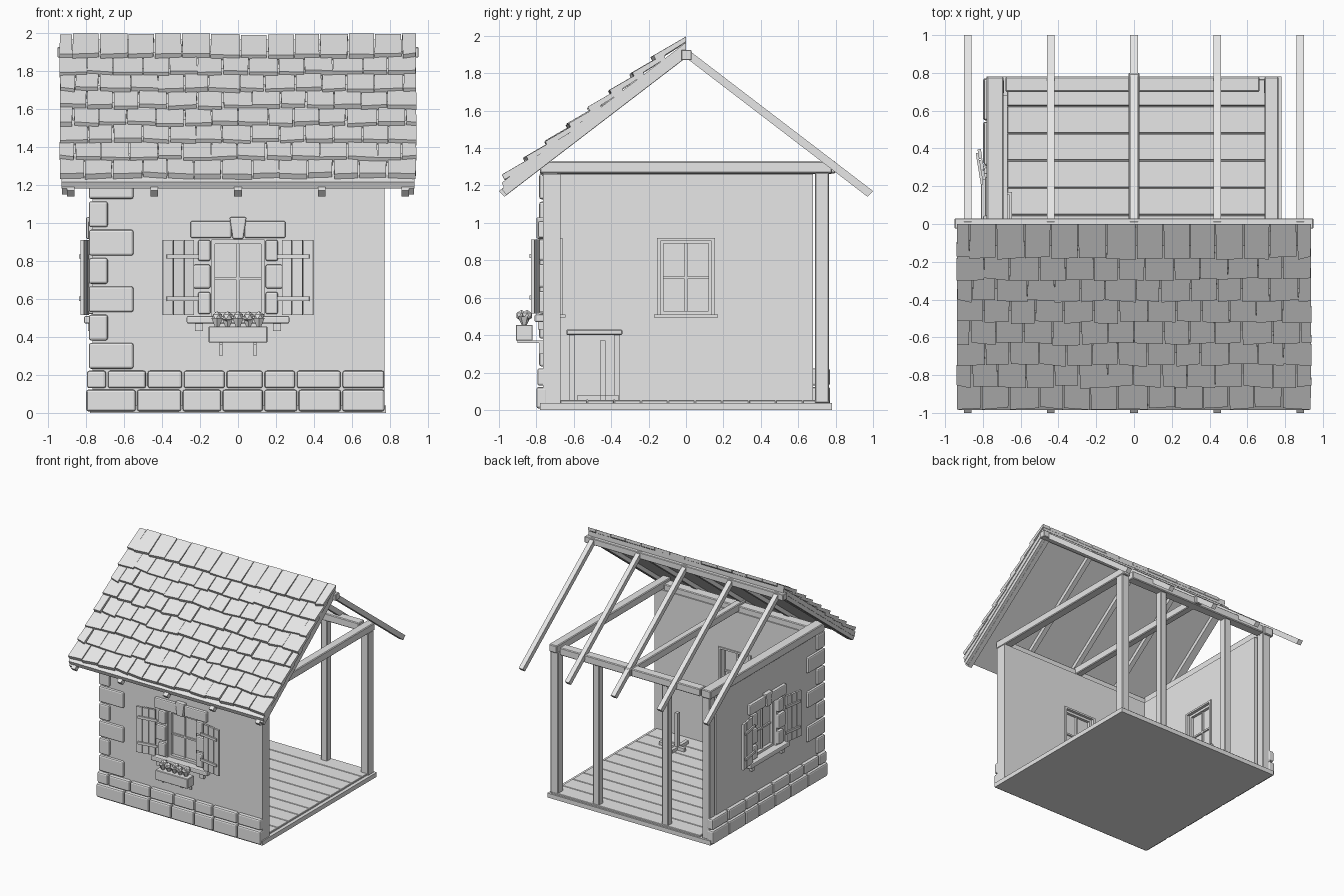
import bpy, bmesh, math, random
from mathutils import Matrix, Vector

if "Cube" in bpy.data.objects:
    bpy.data.objects.remove(bpy.data.objects["Cube"])

random.seed(4)
stone_grey = bpy.data.materials.new("plain_grey")
stone_grey.diffuse_color = (0.8, 0.8, 0.8, 1)
stone_grey.use_nodes = True
stone_grey.node_tree.nodes["Principled BSDF"].inputs["Base Color"].default_value = stone_grey.diffuse_color
I = Matrix.Identity(4)
LEFT = Matrix.Rotation(-math.pi / 2, 4, 'Z')   # turns front-wall parts onto the left wall


def finish(name, bm, M=I):
    bmesh.ops.recalc_face_normals(bm, faces=bm.faces)
    bm.transform(M)
    me = bpy.data.meshes.new(name)
    bm.to_mesh(me)
    bm.free()
    me.materials.append(stone_grey)
    ob = bpy.data.objects.new(name, me)
    bpy.context.collection.objects.link(ob)
    return ob


def hexa(bm, pts):
    """Six-sided solid: four bottom points then four top points."""
    v = [bm.verts.new(p) for p in pts]
    for f in ((0, 1, 2, 3), (4, 5, 6, 7), (0, 1, 5, 4), (1, 2, 6, 5), (2, 3, 7, 6), (3, 0, 4, 7)):
        bm.faces.new([v[i] for i in f])


def boxes(name, spans, M=I, bevel=0.0, seg=1):
    bm = bmesh.new()
    for x0, x1, y0, y1, z0, z1 in spans:
        hexa(bm, [(x, y, z) for z in (z0, z1) for x, y in ((x0, y0), (x1, y0), (x1, y1), (x0, y1))])
    if bevel:
        bmesh.ops.recalc_face_normals(bm, faces=bm.faces)
        bmesh.ops.bevel(bm, geom=bm.edges[:], offset=bevel, segments=seg, affect='EDGES', profile=0.5)
    return finish(name, bm, M)


def prism(name, profile, x0, x1):
    """Four-point y-z profile stretched along x."""
    bm = bmesh.new()
    hexa(bm, [(x, y, z) for x in (x0, x1) for y, z in profile])
    return finish(name, bm)


def wall(name, u0, u1, M):
    """Wall panel with one window opening."""
    bm = bmesh.new()
    us, zs = (u0, -0.14, 0.14, u1), (0.03, 0.51, 0.91, 1.26)
    g = [[bm.verts.new((u, -0.765, z)) for z in zs] for u in us]
    for i in range(3):
        for j in range(3):
            if (i, j) != (1, 1):
                bm.faces.new((g[i][j], g[i + 1][j], g[i + 1][j + 1], g[i][j + 1]))
    r = bmesh.ops.extrude_face_region(bm, geom=bm.faces[:])
    for v in r["geom"]:
        if isinstance(v, bmesh.types.BMVert):
            v.co.y = -0.67
    finish(name, bm, M)


def window(side, M):
    # frame, glazing bars and glass
    bars = [(s * 0.14, s * 0.12, -0.745, -0.69, 0.51, 0.91) for s in (-1, 1)]
    bars += [(-0.12, 0.12, -0.745, -0.69, a, a + 0.02) for a in (0.51, 0.89)]
    bars += [(-0.007, 0.007, -0.73, -0.70, 0.53, 0.89), (-0.12, 0.12, -0.73, -0.70, 0.70, 0.714)]
    boxes(side + "_window_frame", bars, M)
    boxes(side + "_window_glass", [(-0.12, 0.12, -0.717, -0.713, 0.53, 0.89)], M)
    # inside trim and ledge
    trim = [(s * 0.155, s * 0.135, -0.675, -0.66, 0.51, 0.92) for s in (-1, 1)]
    trim += [(-0.155, 0.155, -0.675, -0.66, 0.905, 0.92), (-0.17, 0.17, -0.70, -0.645, 0.495, 0.51)]
    boxes(side + "_window_inside_trim", trim, M)
    # stone surround
    st = []
    for s in (-1, 1):
        st += [(s * 0.145, s * w, -0.79, -0.74, a, b)
               for w, a, b in ((0.21, 0.52, 0.635), (0.235, 0.655, 0.78), (0.21, 0.80, 0.91))]
        st.append((s * 0.035, s * 0.25, -0.79, -0.74, 0.92, 1.01))
    boxes(side + "_window_stones", st, M, 0.009, 2)
    bm = bmesh.new()
    hexa(bm, [(-.028, -.80, .915), (.028, -.80, .915), (.028, -.74, .915), (-.028, -.74, .915),
              (-.045, -.80, 1.03), (.045, -.80, 1.03), (.045, -.74, 1.03), (-.045, -.74, 1.03)])
    bmesh.ops.recalc_face_normals(bm, faces=bm.faces)
    bmesh.ops.bevel(bm, geom=bm.edges[:], offset=0.008, segments=2, affect='EDGES', profile=0.5)
    finish(side + "_window_keystone", bm, M)
    boxes(side + "_window_sill", [(-0.27, 0.27, -0.81, -0.74, 0.47, 0.51)], M, 0.008, 2)
    boxes(side + "_sill_brackets", [(s * 0.185, s * 0.225, -0.79, -0.75, 0.43, 0.47) for s in (-1, 1)], M)
    # shutters, slightly ajar
    for s, tag in ((-1, "a"), (1, "b")):
        H = M @ Matrix.Translation((s * 0.23, -0.79, 0)) @ Matrix.Rotation(-s * 0.16, 4, 'Z')
        planks = [(s * a, s * (a + 0.052), -0.012, 0.006, 0.515, 0.91) for a in (0.003, 0.06, 0.117)]
        planks += [(-s * 0.02, s * 0.15, -0.024, -0.012, a, a + 0.022) for a in (0.59, 0.812)]
        boxes(side + "_shutter_" + tag, planks, H)


# floor slab and planks
boxes("floor_slab", [(-0.78, 0.78, -0.78, 0.78, 0.0, 0.038)])
boxes("floor_planks", [(-0.67, 0.75, -0.67 + i * 0.144, -0.53 + i * 0.144, 0.03, 0.052) for i in range(10)],
      bevel=0.003)

# walls and windows
wall("front_wall", -0.765, 0.77, I)
wall("left_wall", -0.68, 0.765, LEFT)
window("front", I)
window("left", LEFT)

# base stones on both walls
row1 = (-0.80, -0.535, -0.295, -0.085, 0.135, 0.315, 0.545, 0.775)
row2 = (-0.795, -0.69, -0.48, -0.29, -0.065, 0.135, 0.305, 0.545, 0.775)
base = [(a + 0.004, b - 0.004, -0.80, -0.74, 0.008, 0.122) for a, b in zip(row1, row1[1:])]
base += [(a + 0.005, b - 0.005, -0.795, -0.74, 0.13, 0.222) for a, b in zip(row2, row2[1:])]
boxes("front_base_stones", base, I, 0.012, 2)
boxes("left_base_stones", [(-b, -a) + t for a, b, *t in [(q[0], q[1]) + q[2:] for q in base] for t in [tuple(t)]],
      LEFT, 0.012, 2)

# corner stones, long side alternating
quoins = []
for i in range(7):
    z = 0.232 + i * 0.149
    lx, ly = (-0.55, -0.68) if i % 2 == 0 else (-0.685, -0.55)
    quoins.append((-0.785, lx, -0.785, min(ly, -0.675) if i % 2 == 0 else -0.70, z, z + 0.136))
    if i % 2:
        quoins[-1] = (-0.785, lx, -0.785, -0.74, z, z + 0.136)
        quoins.append((-0.785, -0.74, -0.785, ly, z, z + 0.136))
    else:
        quoins[-1] = (-0.785, lx, -0.785, -0.74, z, z + 0.136)
        quoins.append((-0.785, -0.74, -0.785, ly, z, z + 0.136))
boxes("corner_stones", quoins, I, 0.012, 2)

# posts along the open back
boxes("posts", [(x - 0.037, x + 0.037, 0.69, 0.765, 0.035, 1.27) for x in (-0.725, 0.725)]
      + [(x - 0.03, x + 0.03, 0.70, 0.76, 0.035, 1.27) for x in (-0.33, 0.33)], bevel=0.006)

# top plates and tie beams
boxes("top_beams", [(-0.78, -0.69, -0.78, 0.78, 1.26, 1.33), (0.69, 0.765, -0.78, 0.78, 1.265, 1.33),
                    (-0.03, 0.03, -0.78, 0.80, 1.265, 1.33), (-0.68, 0.665, 0.70, 0.78, 1.26, 1.325),
                    (-0.69, 0.69, -0.77, -0.68, 1.25, 1.31)], bevel=0.006)

# ridge and rafters
boxes("ridge_beam", [(-0.95, 0.95, -0.025, 0.03, 1.87, 1.925)], bevel=0.004)
for s, tag in ((-1, "front"), (1, "back")):
    for i in range(5):
        x = -0.88 + 0.44 * i
        prism(f"{tag}_rafter_{i + 1}", [(s * 0.01, 1.927), (s * 1.0, 1.17), (s * 0.97, 1.14), (s * 0.01, 1.875)],
              x - 0.02, x + 0.02)

# roof deck and edge rafters
prism("roof_deck", [(0.0, 1.965), (-0.985, 1.215), (-0.97, 1.18), (0.0, 1.925)], -0.93, 0.93)
for s in (-1, 1):
    prism("edge_board", [(0.0, 1.93), (-0.985, 1.18), (-0.96, 1.15), (0.0, 1.885)], s * 0.90, s * 0.925)

# roof tiles: eight tilted, uneven rows
bm = bmesh.new()
R = random.uniform
for row in range(8):
    yl = -0.18 - row * 0.1135
    zl = 1.888 + 0.79 * (yl + 0.18)
    edges, x = [-0.94], -0.94 + (0.14 if row % 2 else 0.075)
    while x < 0.88:
        edges.append(x + R(-0.012, 0.012))
        x += 0.1445
    edges.append(0.94)
    for a, b in zip(edges, edges[1:]):
        a, b = a + 0.003, b - 0.003
        lift = R(-0.003, 0.005)
        low = [(a + R(-.004, .004), yl + R(-.01, .008)), (b + R(-.004, .004), yl + R(-.01, .008))]
        up = yl + 0.18
        flat = [low[0], low[1], (b, up), (a, up)]
        pts = []
        for drop in (0.027, 0.0):
            for px, py in flat:
                pts.append((px, py - (0.014 if drop and py < up else 0) * -1, zl + 0.58 * (py - yl) - drop + lift))
        hexa(bm, pts)
finish("roof_tiles", bm)

# flower box, its brackets and plants
boxes("flower_box", [(-0.155, 0.155, -0.91, -0.82, 0.37, 0.455)], bevel=0.004)
boxes("flower_box_brackets", [t for x in (-0.09, 0.09) for t in
      ((x - .008, x + .008, -.785, -.765, .30, .37), (x - .008, x + .008, -.90, -.765, .358, .37))])
bm = bmesh.new()
for i in range(5):
    x = -0.11 + 0.055 * i
    bmesh.ops.create_icosphere(bm, subdivisions=1, radius=0.03,
                               matrix=Matrix.Translation((x, -0.865 + 0.015 * (-1) ** i, 0.505)))
    bmesh.ops.create_cone(bm, cap_ends=True, segments=6, radius1=0.012, radius2=0.035, depth=0.05,
                          matrix=Matrix.Translation((x, -0.865, 0.475)))
finish("flowers", bm)

# table and small stand indoors
boxes("table_top", [(-0.55, -0.12, -0.64, -0.34, 0.40, 0.43)], bevel=0.006)
boxes("table_legs", [(x - .016, x + .016, y - .016, y + .016, 0.05, 0.40)
                     for x in (-0.51, -0.16) for y in (-0.61, -0.37)])
boxes("stand", [(0.38, 0.41, -0.46, -0.43, 0.05, 0.37), (0.32, 0.56, -0.46, -0.43, 0.052, 0.08),
                (0.38, 0.41, -0.58, -0.36, 0.052, 0.08)])
